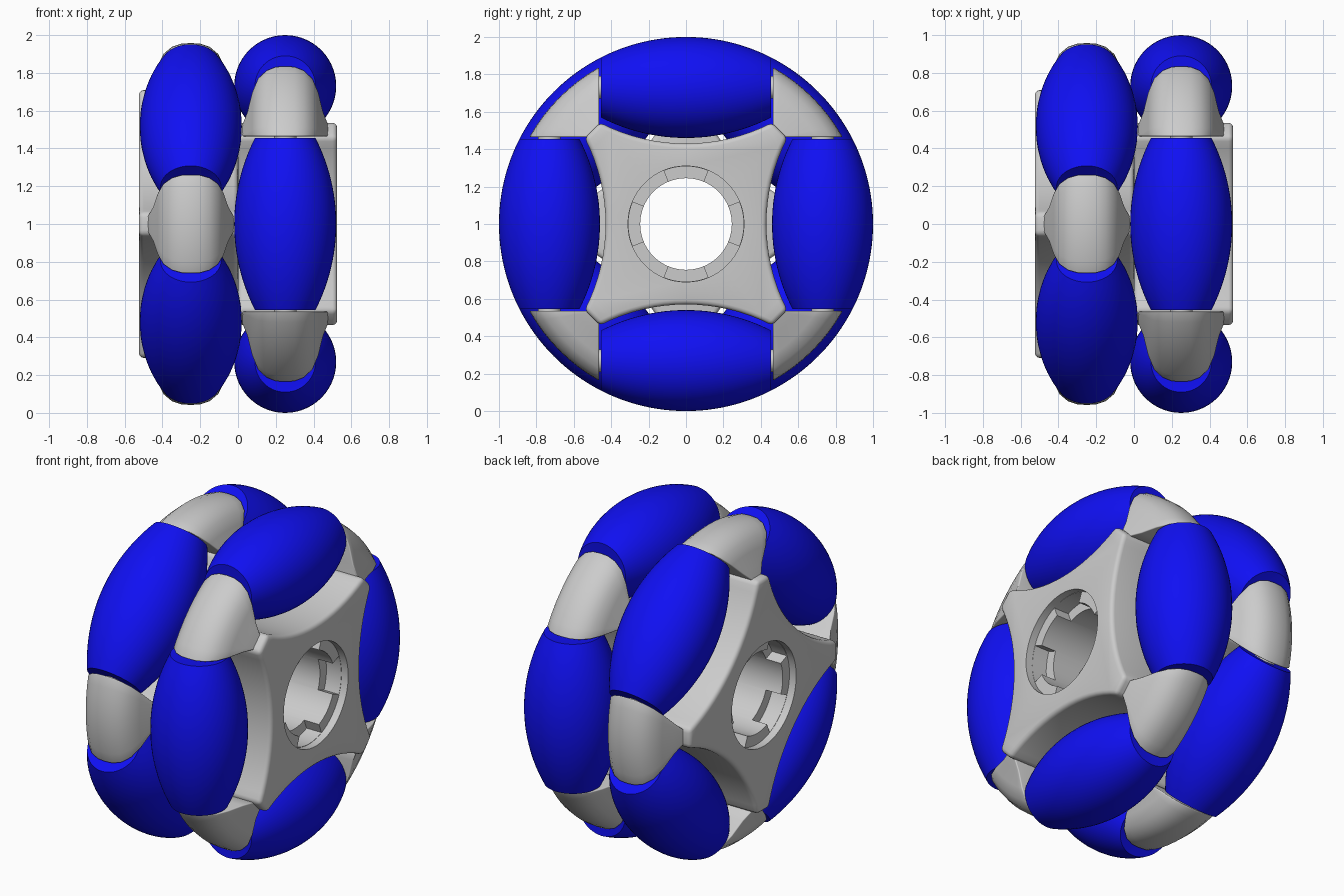
import bpy, bmesh
from math import sin, cos, asin, pi, radians, sqrt
from mathutils import Matrix

if "Cube" in bpy.data.objects:
    bpy.data.objects.remove(bpy.data.objects["Cube"])

CENTER = Matrix.Translation((0, 0, 1))
ROLL_R, ROLL_X, ROLL_D, HALF = 0.27, 0.25, 0.73, 0.455

blue = bpy.data.materials.new("roller_blue")
blue.diffuse_color = (0.005, 0.005, 0.9, 1)
blue.use_nodes = True
blue.node_tree.nodes["Principled BSDF"].inputs["Base Color"].default_value = blue.diffuse_color


def make(name, verts, faces, mat=None):
    me = bpy.data.meshes.new(name)
    me.from_pydata(verts, [], faces)
    bm = bmesh.new()
    bm.from_mesh(me)
    bmesh.ops.recalc_face_normals(bm, faces=bm.faces)
    bm.to_mesh(me)
    bm.free()
    ob = bpy.data.objects.new(name, me)
    bpy.context.collection.objects.link(ob)
    if mat:
        me.materials.append(mat)
    return ob


def activate(ob):
    bpy.ops.object.select_all(action='DESELECT')
    ob.select_set(True)
    bpy.context.view_layer.objects.active = ob


def bevel(ob, width, angle):
    m = ob.modifiers.new("bevel", 'BEVEL')
    m.width, m.segments, m.angle_limit = width, 3, radians(angle)
    activate(ob)
    bpy.ops.object.modifier_apply(modifier=m.name)


def cut(ob, cutter):
    m = ob.modifiers.new("cut", 'BOOLEAN')
    m.operation, m.solver, m.object = 'DIFFERENCE', 'EXACT', cutter
    activate(ob)
    bpy.ops.object.modifier_apply(modifier=m.name)
    bpy.data.objects.remove(cutter)


def smooth(ob, angle=32):
    activate(ob)
    bpy.ops.object.shade_smooth_by_angle(angle=radians(angle))


def prism(name, outline, x0, x1):
    """Extrude a (y, z) outline along x."""
    n = len(outline)
    verts = [(x, y, z) for x in (x0, x1) for y, z in outline]
    faces = [tuple(range(n)), tuple(range(n, 2 * n))]
    faces += [(i, (i + 1) % n, n + (i + 1) % n, n + i) for i in range(n)]
    return make(name, verts, faces)


def lathe_y(name, profile, seg, mat=None):
    """Revolve (y, r) points about the y axis with flat end caps."""
    verts = [(r * cos(2 * pi * j / seg), y, r * sin(2 * pi * j / seg))
             for y, r in profile for j in range(seg)]
    k = len(profile)
    faces = [(i * seg + j, i * seg + (j + 1) % seg,
              (i + 1) * seg + (j + 1) % seg, (i + 1) * seg + j)
             for i in range(k - 1) for j in range(seg)]
    faces += [tuple(range(seg)), tuple(range((k - 1) * seg, k * seg))]
    return make(name, verts, faces, mat)


def arc(r, a0, a1, n):
    return [(r * cos(a0 + (a1 - a0) * i / n), r * sin(a0 + (a1 - a0) * i / n))
            for i in range(n + 1)]


def hub_plate():
    # four concave roller pockets joined by short arms at the corners
    outline = []
    for k in range(4):
        c, s = cos(k * pi / 2), sin(k * pi / 2)
        for i in range(17):
            y = 0.46 - 0.92 * i / 16
            z = 1.43 - sqrt(1 - y * y)
            outline.append((y * c - z * s, y * s + z * c))
    ob = prism("hub_plate", outline, 0, 0.525)
    bevel(ob, 0.025, 35)
    # bore, counterbore and alternating coupling notches
    cut(ob, prism("bore_cutter", arc(0.245, 0, 2 * pi, 64)[:-1], -0.1, 0.7))
    cut(ob, prism("counterbore_cutter", arc(0.31, 0, 2 * pi, 64)[:-1], 0.48, 0.7))
    for k in range(4):
        a = k * pi / 2
        sector = arc(0.308, a - 0.39, a + 0.39, 12) + arc(0.2, a + 0.39, a - 0.39, 12)
        cut(ob, prism("notch_cutter", sector, 0.38, 0.6))
    smooth(ob)
    return ob


def arm_head():
    # wedge-shaped dome between two neighbouring rollers
    half = [(0.235, 0.69), (0.2, 0.757), (0.175, 0.84), (0.145, 0.9),
            (0.1, 0.938), (0.05, 0.955)]
    prof = half + [(0, 0.958)] + [(-x, r) for x, r in reversed(half)]
    m, verts = 8, []
    for x, rho in prof:
        a = pi / 4 - asin(0.464 / rho)
        for i in range(m + 1):
            t = pi / 4 + a * (2 * i / m - 1)
            verts.append((ROLL_X + x, rho * cos(t), rho * sin(t)))
    k, w = len(prof), m + 1
    faces = [(i * w + j, i * w + j + 1, (i + 1) * w + j + 1, (i + 1) * w + j)
             for i in range(k - 1) for j in range(m)]
    faces += [tuple(i * w for i in range(k)), tuple(i * w + m for i in range(k)),
              tuple(range(w)) + tuple(reversed(range((k - 1) * w, k * w)))]
    ob = make("arm_head", verts, faces)
    bevel(ob, 0.02, 45)
    smooth(ob, 45)
    return ob


def roller():
    # barrel whose outline follows the wheel rim
    prof = [(y, sqrt(1 - y * y) - ROLL_D)
            for y in (HALF * (i / 12 - 1) for i in range(25))]
    prof = [(-HALF + 0.005, 0.10)] + prof + [(HALF - 0.005, 0.10)]
    ob = lathe_y("roller", prof, 56, blue)
    ob.data.transform(Matrix.Translation((ROLL_X, 0, ROLL_D)))
    smooth(ob)
    return ob


def axle():
    ob = lathe_y("roller_axle", [(-0.49, 0.06), (0.49, 0.06)], 20)
    ob.data.transform(Matrix.Translation((ROLL_X, 0, ROLL_D)))
    smooth(ob)
    return ob


# Two rows back to back, the second turned by 45 degrees
parts = [(hub_plate(), 1), (arm_head(), 4), (roller(), 4), (axle(), 4)]
for row, side in enumerate(("right", "left")):
    base = CENTER @ Matrix.Rotation(row * pi, 4, 'Z')
    for ob, count in parts:
        for k in range(count):
            inst = ob.copy()
            inst.name = f"{side}_{ob.name}_{k + 1}"
            bpy.context.collection.objects.link(inst)
            inst.matrix_world = base @ Matrix.Rotation(k * pi / 2 + row * pi / 4, 4, 'X')
for ob, _ in parts:
    bpy.data.objects.remove(ob)
